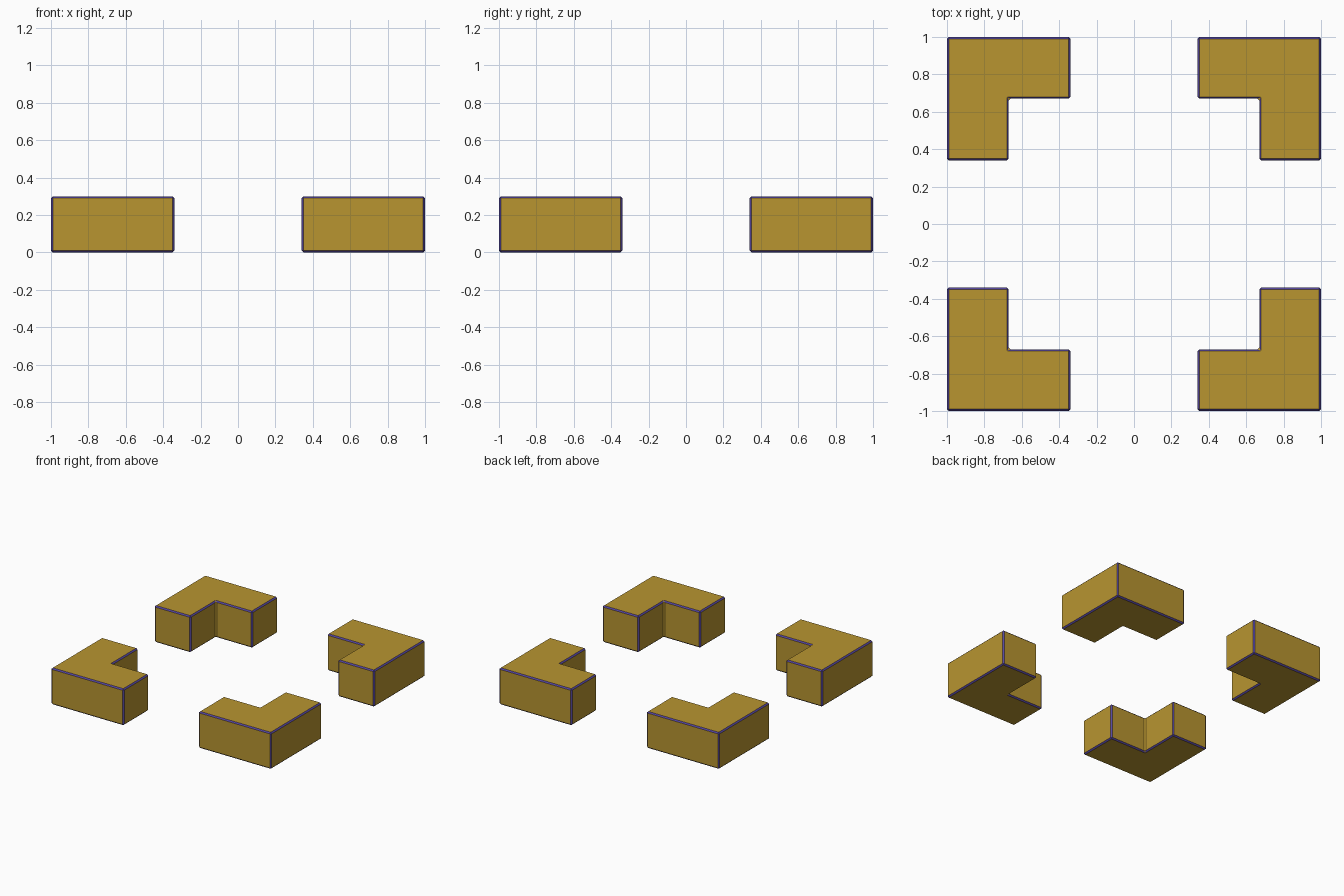
import bpy, bmesh, math

if "Cube" in bpy.data.objects:
    bpy.data.objects.remove(bpy.data.objects["Cube"])

OUTER, INNER, END, HEIGHT, BEVEL = 1.0, 0.67, 0.34, 0.30, 0.01


def material(name, color):
    mat = bpy.data.materials.new(name)
    mat.diffuse_color = color
    mat.use_nodes = True
    mat.node_tree.nodes["Principled BSDF"].inputs["Base Color"].default_value = mat.diffuse_color
    return mat


# L-shaped corner block, extruded from its footprint
profile = [(END, INNER), (INNER, INNER), (INNER, END),
           (OUTER, END), (OUTER, OUTER), (END, OUTER)]
bm = bmesh.new()
base = bm.faces.new([bm.verts.new((x, y, 0)) for x, y in profile])
top = bmesh.ops.extrude_face_region(bm, geom=[base])["geom"]
bmesh.ops.translate(bm, vec=(0, 0, HEIGHT),
                    verts=[v for v in top if isinstance(v, bmesh.types.BMVert)])
bmesh.ops.recalc_face_normals(bm, faces=bm.faces)

# Narrow chamfer on every edge
bmesh.ops.bevel(bm, geom=bm.edges[:], offset=BEVEL, segments=1,
                affect='EDGES', profile=0.5)
bmesh.ops.recalc_face_normals(bm, faces=bm.faces)

# Purple trim on the chamfers, except the inside corner strip
for f in bm.faces:
    c = f.calc_center_median()
    chamfer = max(abs(n) for n in f.normal) < 0.95
    inside = abs(c.x - INNER) < 0.02 and abs(c.y - INNER) < 0.02
    f.material_index = 1 if chamfer and not inside else 0

mesh = bpy.data.meshes.new("corner_block")
bm.to_mesh(mesh)
bm.free()
mesh.materials.append(material("gold", (0.48, 0.30, 0.03, 1)))
mesh.materials.append(material("purple_trim", (0.09, 0.06, 0.35, 1)))

# Four corners, each turned a quarter
names = ["back_right", "back_left", "front_left", "front_right"]
for i, name in enumerate(names):
    block = bpy.data.objects.new(name + "_corner", mesh)
    block.rotation_euler.z = i * math.pi / 2
    bpy.context.collection.objects.link(block)
